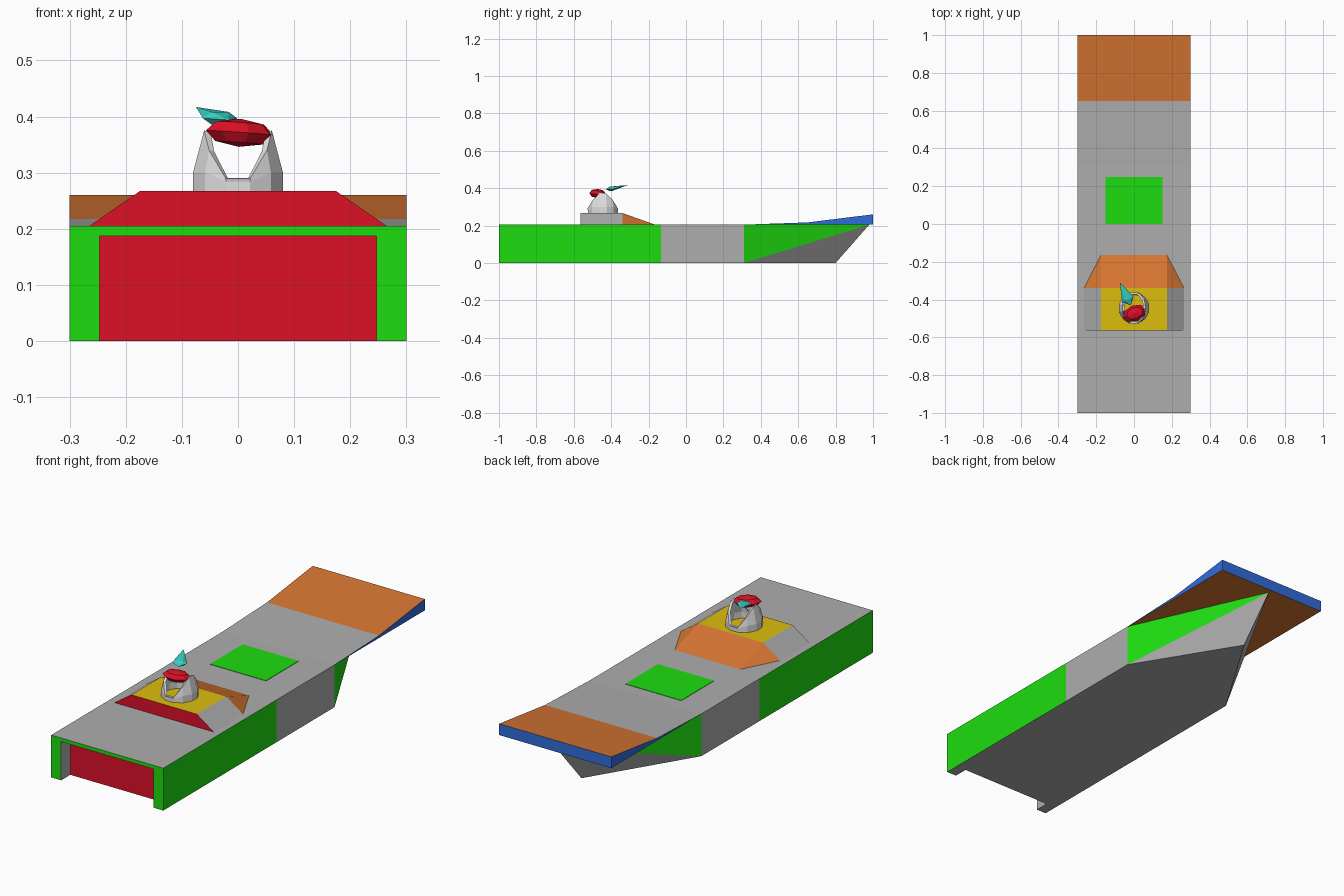
import bpy, bmesh, math
from mathutils import Vector, Matrix

if "Cube" in bpy.data.objects:
    bpy.data.objects.remove(bpy.data.objects["Cube"])

COLOURS = {
    "grey": (0.42, 0.42, 0.42), "white": (0.74, 0.74, 0.74),
    "green": (0.013, 0.72, 0.005), "red": (0.72, 0.005, 0.02),
    "orange": (0.68, 0.18, 0.032), "yellow": (0.72, 0.51, 0.004),
    "blue": (0.03, 0.15, 0.70), "teal": (0.04, 0.65, 0.57),
}
MATS = {}
for key, c in COLOURS.items():
    MATS[key] = bpy.data.materials.new(key)
    MATS[key].diffuse_color = (*c, 1)
NAMES = list(COLOURS)


def finish(name, bm, rule):
    """Turn a bmesh into an object; rule(centre, normal) gives each face a colour."""
    bmesh.ops.recalc_face_normals(bm, faces=bm.faces)
    bm.normal_update()
    used = []
    for f in bm.faces:
        col = rule(f.calc_center_median(), f.normal) if callable(rule) else rule
        if col not in used:
            used.append(col)
        f.material_index = used.index(col)
    me = bpy.data.meshes.new(name)
    bm.to_mesh(me)
    bm.free()
    for col in used:
        me.materials.append(MATS[col])
    ob = bpy.data.objects.new(name, me)
    bpy.context.collection.objects.link(ob)
    return ob


def solid(name, verts, faces, rule):
    bm = bmesh.new()
    vs = [bm.verts.new(v) for v in verts]
    for f in faces:
        bm.faces.new([vs[i] for i in f])
    return finish(name, bm, rule)


def loft(name, loops, rule):
    """Skin equal-length loops and cap both ends."""
    n = len(loops[0])
    verts = [v for lp in loops for v in lp]
    faces = [(k * n + i, k * n + (i + 1) % n, (k + 1) * n + (i + 1) % n, (k + 1) * n + i)
             for k in range(len(loops) - 1) for i in range(n)]
    faces += [tuple(range(n)), tuple(range(len(verts) - n, len(verts)))]
    return solid(name, verts, faces, rule)


W, TOP, MID = 0.30, 0.205, 0.31


# Hull body, with a red wall behind the stern recess
def hull_rule(c, n):
    if n.y < -0.9:
        return "red"
    return "green" if abs(n.x) > 0.9 and c.y < -0.135 else "grey"


loft("hull_body", [[(-W, y, 0), (W, y, 0), (W, y, TOP), (-W, y, TOP)]
                   for y in (-0.93, -0.135, MID)], hull_rule)

# Stern frame around the recess
ix, iz = 0.247, 0.187
frame = [(-W, 0), (-ix, 0), (-ix, iz), (ix, iz), (ix, 0), (W, 0), (W, TOP), (-W, TOP)]
loft("stern_frame", [[(x, y, z) for x, z in frame] for y in (-1, -0.93)],
     lambda c, n: "green" if n.y < -0.9 or abs(c.x) > 0.29 else "grey")

# Pointed bow: green upper cheeks, grey lower cheeks
solid("bow", [(-W, MID, 0), (W, MID, 0), (W, MID, TOP), (-W, MID, TOP), (0, 0.98, TOP), (0, 0.8, 0)],
      [(0, 1, 2, 3), (0, 5, 1), (1, 4, 2), (0, 3, 4), (1, 5, 4), (0, 4, 5), (2, 4, 3)],
      lambda c, n: "green" if abs(c.x) > 0.15 else "grey")


# Raised flight ramp overhanging the bow
def ramp_rule(c, n):
    if abs(n.x) > 0.9 or n.y > 0.9:
        return "blue"
    return "grey" if n.z > 0 and c.y < 0.65 else "orange"


ramp = [(MID, TOP), (0.65, 0.217), (1, 0.26), (1, TOP)]
loft("flight_ramp", [[(x, y, z) for y, z in ramp] for x in (-W, W)], ramp_rule)

# Green deck marking
loft("deck_marking", [[(-0.15, 0, z), (0.15, 0, z), (0.15, 0.25, z), (-0.15, 0.25, z)]
                      for z in (TOP, TOP + 0.002)], "green")


# Superstructure with sloped sides and front
def house_rule(c, n):
    if n.y < -0.9:
        return "red"
    if n.y > 0.2:
        return "orange"
    return "yellow" if n.z > 0.9 else "grey"


a, b, hz, y0, y1, y2 = 0.175, 0.265, 0.267, -0.565, -0.34, -0.165
solid("superstructure",
      [(-b, y0, TOP), (b, y0, TOP), (a, y0, hz), (-a, y0, hz),
       (-b, y1, TOP), (b, y1, TOP), (a, y1, hz), (-a, y1, hz),
       (a, y2, TOP), (-a, y2, TOP)],
      [(0, 1, 2, 3), (2, 6, 7, 3), (1, 5, 6, 2), (0, 3, 7, 4),
       (6, 8, 9, 7), (5, 8, 6), (4, 7, 9), (0, 4, 9, 8, 5, 1)], house_rule)

# Turret wall: ring with two tall side petals and low gaps front and back
CY = -0.445
N = 12
bm = bmesh.new()
rows = [[], [], []]
for i in range(N):
    t = math.radians(15 + 30 * i)
    s = abs(math.cos(t))
    rim = 0.29 if s < 0.5 else (0.34 if s < 0.9 else 0.375)
    waist = min(0.30, rim - 0.006)
    for row, r, z in zip(rows, (0.083, 0.083, 0.085 - 0.3 * max(0, rim - 0.30)), (hz, waist, rim)):
        row.append(bm.verts.new((r * math.cos(t), CY + r * math.sin(t), z)))
for lo, hi in zip(rows, rows[1:]):
    for i in range(N):
        j = (i + 1) % N
        bm.faces.new((lo[i], lo[j], hi[j], hi[i]))
wall = finish("turret_wall", bm, "white")
mod = wall.modifiers.new("thickness", 'SOLIDIFY')
mod.thickness = 0.012

# Faceted red visor resting on the petals
bm = bmesh.new()
bmesh.ops.create_uvsphere(bm, u_segments=8, v_segments=4, radius=1)
bm.transform(Matrix.Translation((0.003, -0.472, 0.371)) @ Matrix.Rotation(math.radians(22), 4, 'Z')
             @ Matrix.Rotation(math.radians(4), 4, 'Y') @ Matrix.Diagonal((0.065, 0.042, 0.025, 1)))
finish("visor", bm, "red")

# Flattened teal spike pointing forward
base, tip = Vector((-0.032, -0.40, 0.397)), Vector((-0.075, -0.31, 0.417))
side = Vector((0.9, 0.43, 0)).normalized()
ring = [base + side * 0.034 * math.cos(k * math.tau / 6) + Vector((0, 0, 0.013 * math.sin(k * math.tau / 6)))
        for k in range(6)]
back = base + Vector((0.015, -0.03, -0.003))
solid("spike", ring + [tip, back],
      [(k, (k + 1) % 6, 6) for k in range(6)] + [((k + 1) % 6, k, 7) for k in range(6)], "teal")

for m in bpy.data.materials:
    if m.users and not m.is_grease_pencil:
        m.use_nodes = True
        m.node_tree.nodes["Principled BSDF"].inputs["Base Color"].default_value = m.diffuse_color
